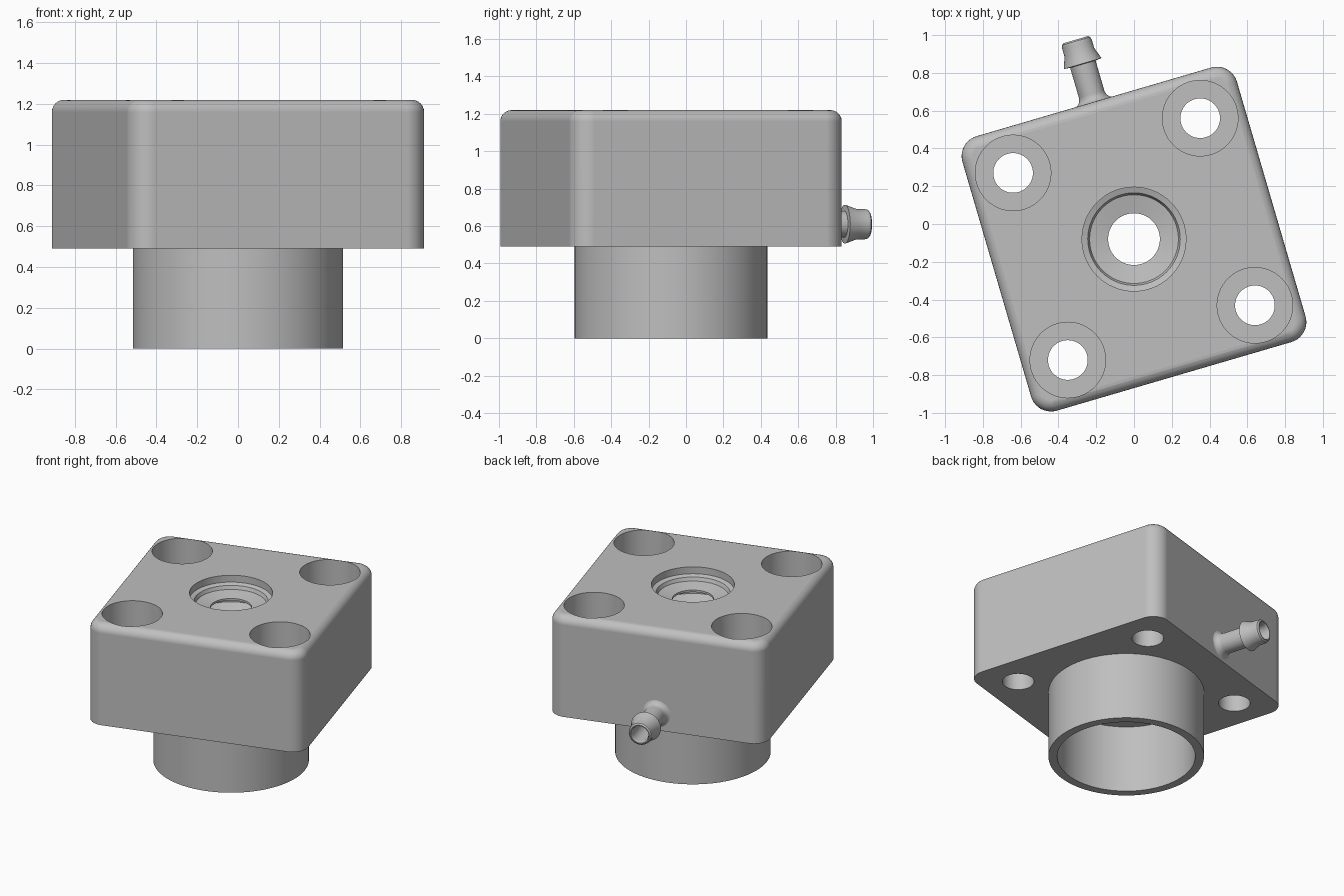
import bpy, bmesh, math
from mathutils import Matrix, Vector

TILT = math.radians(16.3)
CENTRE = Vector((0, -0.08, 0))
PLACE = Matrix.Translation(CENTRE) @ Matrix.Rotation(TILT, 4, 'Z')
BOTTOM, TOP = 0.49, 1.22
HALF = 0.757          # half width of the block
PITCH = 0.516         # half spacing of the screw holes
PORT_Z = 0.61

cube = bpy.data.objects.get("Cube")
if cube:
    bpy.data.objects.remove(cube, do_unlink=True)

metal = bpy.data.materials.new("plain grey")
metal.use_nodes = True
grey = (0.52, 0.52, 0.52, 1)
metal.diffuse_color = grey
metal.node_tree.nodes["Principled BSDF"].inputs["Base Color"].default_value = grey


def add_object(name, bm):
    bmesh.ops.recalc_face_normals(bm, faces=bm.faces)
    mesh = bpy.data.meshes.new(name)
    bm.to_mesh(mesh)
    bm.free()
    mesh.materials.append(metal)
    obj = bpy.data.objects.new(name, mesh)
    bpy.context.collection.objects.link(obj)
    return obj


def lathe(name, profile, matrix, closed=False, steps=64):
    """Spin (radius, height) points round z, then place with matrix."""
    bm = bmesh.new()
    verts = [bm.verts.new((r, 0, z)) for r, z in profile]
    pairs = list(zip(verts, verts[1:]))
    if closed:
        pairs.append((verts[-1], verts[0]))
    edges = [bm.edges.new(p) for p in pairs]
    bmesh.ops.spin(bm, geom=verts + edges, cent=(0, 0, 0), axis=(0, 0, 1),
                   angle=math.tau, steps=steps)
    bmesh.ops.remove_doubles(bm, verts=bm.verts, dist=1e-5)
    bm.transform(matrix)
    return add_object(name, bm)


def finish(obj):
    bpy.ops.object.select_all(action='DESELECT')
    obj.select_set(True)
    bpy.context.view_layer.objects.active = obj
    bpy.ops.object.shade_smooth_by_angle(angle=math.radians(30))
    mod = obj.modifiers.new("even shading", 'WEIGHTED_NORMAL')
    mod.keep_sharp = True


def cut(target, cutter):
    bpy.context.view_layer.objects.active = target
    mod = target.modifiers.new("cut", 'BOOLEAN')
    mod.operation = 'DIFFERENCE'
    mod.solver = 'EXACT'
    mod.object = cutter
    bpy.ops.object.modifier_apply(modifier=mod.name)
    bpy.data.objects.remove(cutter, do_unlink=True)


# Block with rounded upright corners and a softened top edge
bm = bmesh.new()
bmesh.ops.create_cube(bm, size=1)
bmesh.ops.scale(bm, verts=bm.verts, vec=(2 * HALF, 2 * HALF, TOP - BOTTOM))
bmesh.ops.translate(bm, verts=bm.verts, vec=(0, 0, (TOP + BOTTOM) / 2))
upright = [e for e in bm.edges if abs(e.verts[0].co.z - e.verts[1].co.z) > 0.1]
bmesh.ops.bevel(bm, geom=upright, offset=0.11, segments=10, profile=0.5, affect='EDGES')
rim = [e for e in bm.edges if all(v.co.z > TOP - 0.001 for v in e.verts)]
bmesh.ops.bevel(bm, geom=rim, offset=0.06, segments=6, profile=0.5, affect='EDGES')
bm.transform(PLACE)
block = add_object("block", bm)

# Counterbored screw holes
screw = [(0, 0.3), (0.105, 0.3), (0.105, 0.8), (0.2, 0.8), (0.2, 1.4), (0, 1.4)]
for sx in (-1, 1):
    for sy in (-1, 1):
        spot = PLACE @ Matrix.Translation((sx * PITCH, sy * PITCH, 0))
        cut(block, lathe("screw_hole_cutter", screw, spot))

# Threaded centre hole with a shallow recess
thread = [(0, 0.3), (0.137, 0.3), (0.137, 0.66)]
for i in range(4):
    z = 0.68 + i * 0.11
    thread += [(0.137, z), (0.235, z + 0.035), (0.235, z + 0.055), (0.137, z + 0.09)]
thread += [(0.137, 1.115), (0.235, 1.135), (0.245, 1.16), (0.275, 1.17), (0.275, 1.4), (0, 1.4)]
cut(block, lathe("thread_cutter", thread, PLACE))

# Side port: passage through the block wall to the centre
port = PLACE @ Matrix.Translation((0, 0, PORT_Z)) @ Matrix.Rotation(-math.pi / 2, 4, 'X')
cut(block, lathe("passage_cutter", [(0, 0), (0.055, 0), (0.055, 1), (0, 1)], port, steps=32))
finish(block)

# Hose nozzle: flared foot, neck, sharp barb and rounded tip
flare = [(0.07 + 0.04 * (1 - math.sin(a)), 0.8 - 0.045 * math.cos(a))
         for a in (i * math.pi / 12 for i in range(7))]
nozzle = [(0.055, 0.74), (0.11, 0.74)] + flare + [
    (0.07, 0.965), (0.104, 0.968), (0.082, 1.03), (0.082, 1.075),
    (0.078, 1.092), (0.068, 1.1), (0.062, 1.1), (0.055, 1.08)]
finish(lathe("hose_nozzle", nozzle, port, closed=True, steps=40))

# Open tube under the block
tube = [(0.457, 0), (0.515, 0), (0.515, BOTTOM), (0.457, BOTTOM)]
finish(lathe("lower_tube", tube, Matrix.Translation(CENTRE), closed=True, steps=96))
